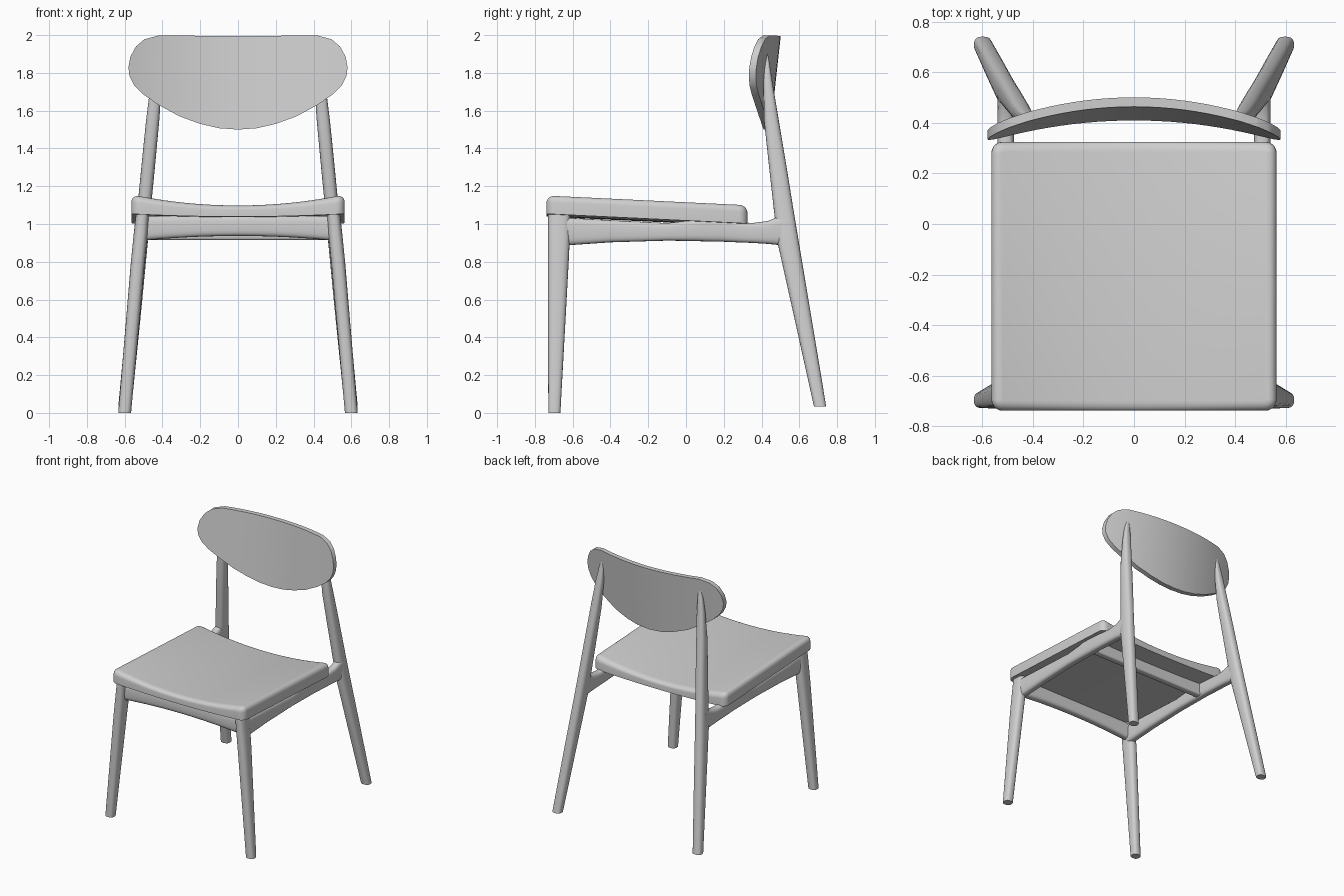
import bpy, bmesh, math
from mathutils import Vector

if "Cube" in bpy.data.objects:
    bpy.data.objects.remove(bpy.data.objects["Cube"], do_unlink=True)

GREY = (0.62, 0.62, 0.62, 1)
mat = bpy.data.materials.new("pale grey")
mat.use_nodes = True
mat.diffuse_color = GREY
mat.node_tree.nodes["Principled BSDF"].inputs["Base Color"].default_value = GREY


def finish(name, bm, angle=40):
    bmesh.ops.recalc_face_normals(bm, faces=bm.faces)
    mesh = bpy.data.meshes.new(name)
    bm.to_mesh(mesh)
    bm.free()
    mesh.materials.append(mat)
    ob = bpy.data.objects.new(name, mesh)
    bpy.context.collection.objects.link(ob)
    bpy.ops.object.select_all(action="DESELECT")
    ob.select_set(True)
    bpy.context.view_layer.objects.active = ob
    bpy.ops.object.shade_smooth_by_angle(angle=math.radians(angle))
    return ob


def loft(name, sections, u, v, power=0.75, n=24):
    """Skin rounded cross-sections given as (centre, half_u, half_v)."""
    bm = bmesh.new()
    rings = []
    for centre, hu, hv in sections:
        ring = []
        for i in range(n):
            t = math.tau * i / n
            c, s = math.cos(t), math.sin(t)
            p = Vector(centre) + Vector(u) * hu * math.copysign(abs(c) ** power, c)
            ring.append(bm.verts.new(p + Vector(v) * hv * math.copysign(abs(s) ** power, s)))
        rings.append(ring)
    for a, b in zip(rings, rings[1:]):
        for i in range(n):
            j = (i + 1) % n
            bm.faces.new((a[i], a[j], b[j], b[i]))
    bm.faces.new(rings[0])
    bm.faces.new(rings[-1])
    return finish(name, bm)


def slice_x(bm, half, count):
    for i in range(1, count):
        x = -half + 2 * half * i / count
        bmesh.ops.bisect_plane(bm, geom=bm.verts[:] + bm.edges[:] + bm.faces[:],
                               plane_co=(x, 0, 0), plane_no=(1, 0, 0))


X, Y, Z = (1, 0, 0), (0, 1, 0), (0, 0, 1)

# Seat: rounded slab, dished across and sloping to the back
bm = bmesh.new()
bmesh.ops.create_cube(bm, size=1)
for p in bm.verts:
    p.co = Vector((p.co.x * 1.13, p.co.y * 1.065 - 0.207, p.co.z * 0.1))
upright = [e for e in bm.edges if abs(e.verts[0].co.z - e.verts[1].co.z) > 0.05]
bmesh.ops.bevel(bm, geom=upright, offset=0.045, segments=5, profile=0.5, affect="EDGES")
rim = [e for e in bm.edges if all(p.co.z > 0.04 for p in e.verts)]
bmesh.ops.bevel(bm, geom=rim, offset=0.04, segments=5, profile=0.5, affect="EDGES")
slice_x(bm, 0.565, 20)
for p in bm.verts:
    k = (p.co.x / 0.565) ** 2
    up = (p.co.z + 0.05) / 0.1
    low, high = 1.037 + 0.015 * k, 1.098 + 0.058 * k
    p.co.z = low + (high - low) * up - 0.048 * (p.co.y + 0.7)
finish("seat", bm)

# Backrest: outline with a flat top and full lower curve, bent and leaning
half = [(0, 1.5), (0.1, 1.507), (0.2, 1.53), (0.31, 1.57), (0.42, 1.63), (0.5, 1.685),
        (0.55, 1.735), (0.575, 1.785), (0.58, 1.83), (0.57, 1.885), (0.54, 1.94),
        (0.495, 1.978), (0.42, 1.998), (0, 1.995)]
outline = half + [(-x, z) for x, z in half[-2:0:-1]]
bm = bmesh.new()
face = bm.faces.new([bm.verts.new((x, 0, z)) for x, z in outline])
ext = bmesh.ops.extrude_face_region(bm, geom=[face])
for p in ext["geom"]:
    if isinstance(p, bmesh.types.BMVert):
        p.co.y = 0.037
slice_x(bm, 0.58, 24)
for p in bm.verts:
    p.co.y += 0.465 - 0.11 * (2 - p.co.z) - 0.33 * p.co.x ** 2
finish("backrest", bm)

for side, s in (("left", 1), ("right", -1)):
    # Front leg: splayed outward, wider at the top
    loft(side + "_front_leg", [
        ((s * 0.6, -0.697, 0), 0.034, 0.032),
        ((s * 0.53, -0.676, 0.8), 0.037, 0.055),
        ((s * 0.515, -0.672, 0.95), 0.037, 0.058),
        ((s * 0.503, -0.672, 1.08), 0.034, 0.058)], X, Y)

    # Rear leg: raked back, thick at the rail and pointed behind the backrest
    legs = [(0.035, 0.677, 0.742, 0.035), (0.5, 0.574, 0.665, 0.037), (0.9, 0.485, 0.598, 0.037),
            (1.05, 0.468, 0.573, 0.036), (1.3, 0.44, 0.533, 0.036), (1.55, 0.413, 0.491, 0.035),
            (1.75, 0.41, 0.458, 0.029), (1.86, 0.412, 0.441, 0.019), (1.92, 0.415, 0.43, 0.006)]
    loft(side + "_rear_leg",
         [((s * (0.602 - 0.097 * z), (a + b) / 2, z), w, (b - a) / 2) for z, a, b, w in legs], X, Y)

    # Side rail: arched below, with a raised pad carrying the seat
    rail = [(-0.66, 0.885, 1.035), (-0.4, 0.903, 1.02), (-0.1, 0.912, 1.005), (0.03, 0.91, 1.02),
            (0.1, 0.908, 1.037), (0.18, 0.907, 1.037), (0.27, 0.903, 1.012), (0.35, 0.9, 1.005),
            (0.43, 0.895, 1.015), (0.48, 0.89, 1.035), (0.53, 0.888, 1.06)]
    loft(side + "_side_rail",
         [((s * 0.508, y, (a + b) / 2), 0.033, (b - a) / 2) for y, a, b in rail], X, Z, 0.6)

# Front rail: arched along its lower edge
loft("front_rail", [((x, -0.665, 0.978 + 0.012 * (1 - (x / 0.5) ** 2)), 0.033,
                     0.065 - 0.012 * (1 - (x / 0.5) ** 2))
                    for x in [i * 0.1 for i in range(-5, 6)]], Y, Z, 0.6)

# Rear cross bar: straight bar under the back of the seat
loft("rear_cross_bar", [((x, 0.14, 0.965), 0.028, 0.05) for x in (-0.5, 0.5)], Y, Z, 0.35)
